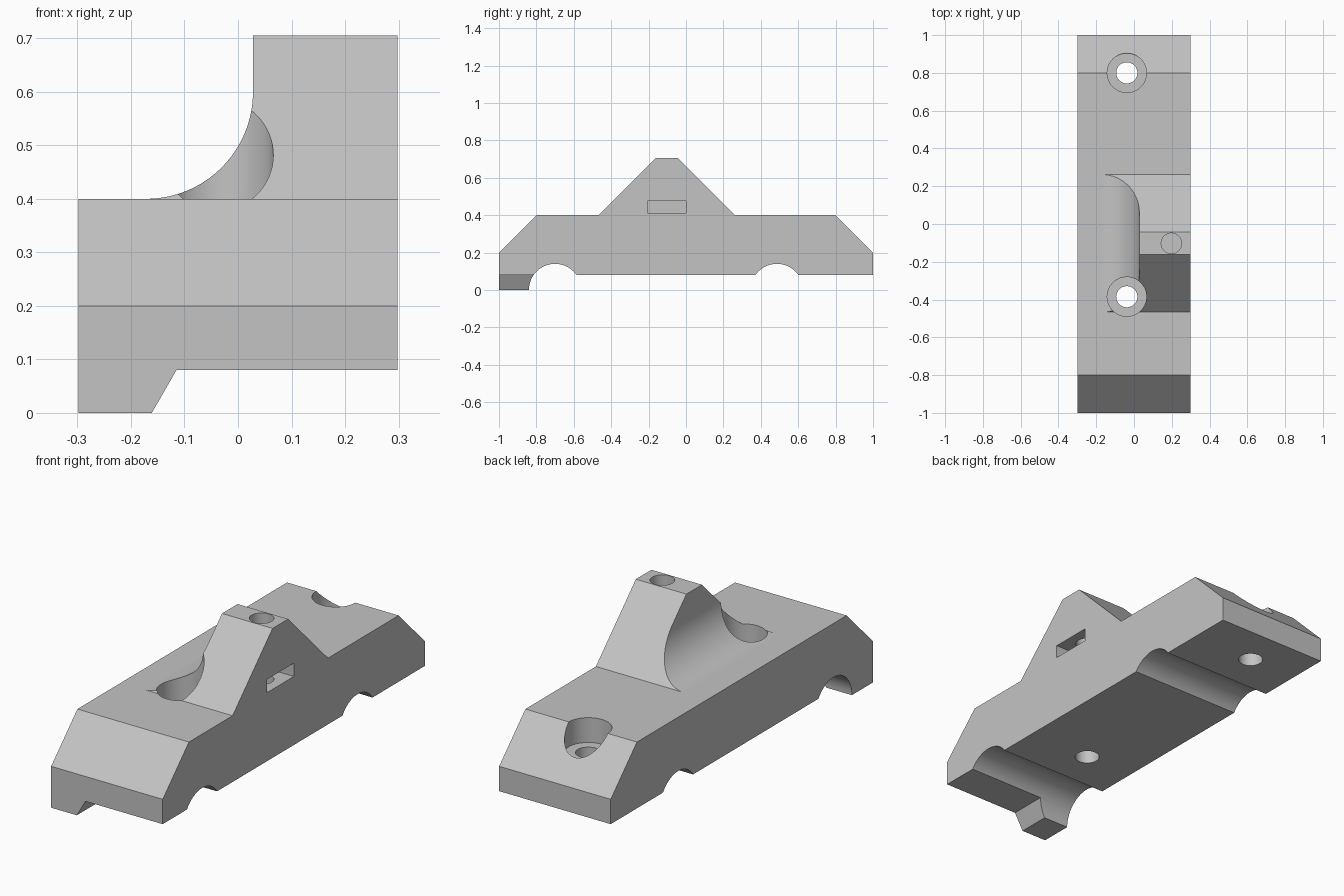
import bpy
import bmesh
import math
from mathutils import Vector

cube = bpy.data.objects.get("Cube")
if cube:
    bpy.data.objects.remove(cube, do_unlink=True)

HALF_WIDTH = 0.298
UNDERSIDE = 0.08
DECK = 0.4
SCREW_X = -0.038
SCREW_YS = (-0.385, 0.8)
PEAK_Y = -0.1025

grey = bpy.data.materials.new("plain grey")
grey.use_nodes = True
grey.diffuse_color = (0.55, 0.55, 0.55, 1)
grey.node_tree.nodes["Principled BSDF"].inputs["Base Color"].default_value = (0.55, 0.55, 0.55, 1)


def prism(name, points, axis, start, end):
    """Extrude a closed 2D outline along x (points y,z), y (x,z) or z (x,y)."""
    place = {
        "x": lambda a, b, t: (t, a, b),
        "y": lambda a, b, t: (a, t, b),
        "z": lambda a, b, t: (a, b, t),
    }[axis]
    bm = bmesh.new()
    face = bm.faces.new([bm.verts.new(place(a, b, start)) for a, b in points])
    extruded = bmesh.ops.extrude_face_region(bm, geom=[face])["geom"]
    shift = Vector(place(0, 0, end - start))
    bmesh.ops.translate(bm, vec=shift, verts=[v for v in extruded if isinstance(v, bmesh.types.BMVert)])
    bmesh.ops.recalc_face_normals(bm, faces=bm.faces)
    mesh = bpy.data.meshes.new(name)
    bm.to_mesh(mesh)
    bm.free()
    obj = bpy.data.objects.new(name, mesh)
    bpy.context.collection.objects.link(obj)
    mesh.materials.append(grey)
    return obj


def arc(a, b, radius, first=0, last=360, steps=64):
    count = steps if last - first == 360 else steps + 1
    angles = [math.radians(first + (last - first) * i / steps) for i in range(count)]
    return [(a + radius * math.cos(t), b + radius * math.sin(t)) for t in angles]


def cut(target, cutter):
    """Subtract the cutter from the target and discard it."""
    cutter.hide_render = True
    mod = target.modifiers.new("cut", "BOOLEAN")
    mod.operation = "DIFFERENCE"
    mod.solver = "EXACT"
    mod.object = cutter
    bpy.context.view_layer.objects.active = target
    bpy.ops.object.modifier_apply(modifier=mod.name)
    bpy.data.objects.remove(cutter, do_unlink=True)


# Main block: side outline with sloped ends, central peak and front foot
side = [
    (-1, 0), (-1, 0.2), (-0.8, DECK), (-0.467, DECK), (-0.162, 0.705),
    (-0.043, 0.705), (0.262, DECK), (0.8, DECK), (1, 0.2), (1, UNDERSIDE),
    (-0.7, UNDERSIDE), (-0.7, 0),
]
block = prism("mounting_block", side, "x", -HALF_WIDTH, HALF_WIDTH)

# Round grooves across the underside
for y in (-0.7, 0.486):
    cut(block, prism("groove_cutter", arc(y, 0, 0.14), "x", -0.5, 0.5))

# Trim the foot to one side with a slanted flank
flank = [(-0.207, -0.08), (-0.115, UNDERSIDE), (0.5, UNDERSIDE), (0.5, -0.08)]
cut(block, prism("foot_cutter", flank, "y", -1.2, -0.66))

# Concave fillet that narrows the peak to one side
fillet = arc(-0.172, 0.6, 0.2, -90, 0, 32) + [(0.028, 0.9), (-0.5, 0.9), (-0.5, DECK)]
cut(block, prism("fillet_cutter", fillet, "y", -0.6, 0.4))

# Counterbored screw holes
for y in SCREW_YS:
    cut(block, prism("bore_cutter", arc(SCREW_X, y, 0.104), "z", 0.28, 0.9))
    cut(block, prism("screw_cutter", arc(SCREW_X, y, 0.056), "z", -0.2, 0.5))

# Nut slot in the side and the blind hole above it
slot = [(PEAK_Y - 0.103, 0.411), (PEAK_Y + 0.103, 0.411), (PEAK_Y + 0.103, 0.475), (PEAK_Y - 0.103, 0.475)]
cut(block, prism("slot_cutter", slot, "x", 0.095, 0.5))
cut(block, prism("peak_hole_cutter", arc(0.198, PEAK_Y, 0.054), "z", 0.3, 0.9))

# Smooth the curved walls, keep corners crisp and broad faces flat
bpy.ops.object.select_all(action="DESELECT")
block.select_set(True)
bpy.context.view_layer.objects.active = block
bpy.ops.object.shade_smooth_by_angle(angle=math.radians(25))
weighted = block.modifiers.new("flat_faces", "WEIGHTED_NORMAL")
weighted.keep_sharp = True
